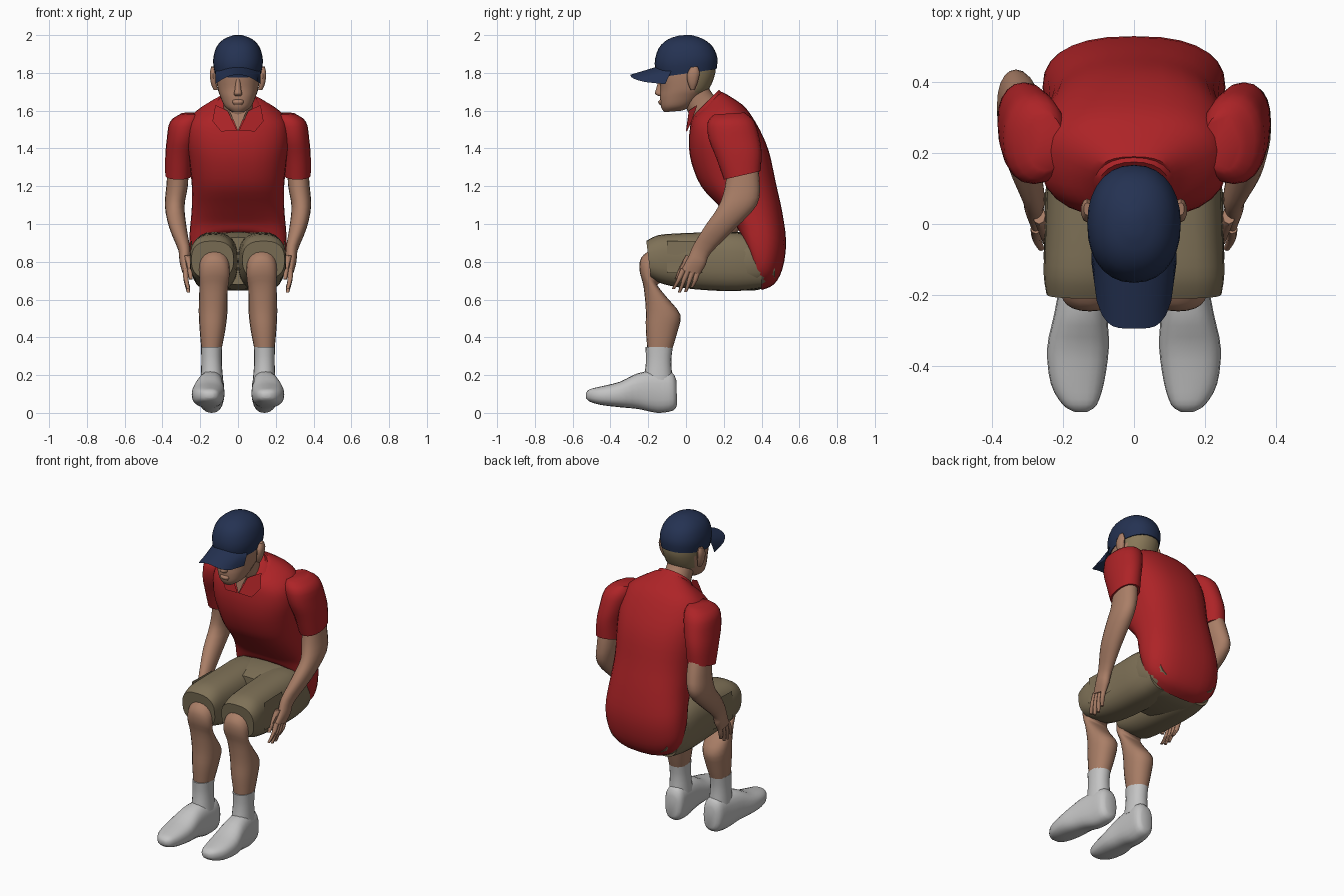
import bpy, bmesh, math
from mathutils import Vector


def material(name, r, g, b):
    m = bpy.data.materials.new(name)
    m.diffuse_color = (r, g, b, 1)
    return m


RED = material("shirt red", 0.42, 0.017, 0.02)
NAVY = material("cap navy", 0.018, 0.032, 0.085)
SKIN = material("skin", 0.40, 0.21, 0.135)
KHAKI = material("shorts khaki", 0.21, 0.165, 0.095)
WHITE = material("sock and shoe white", 0.55, 0.55, 0.55)
HAIR = material("hair", 0.25, 0.19, 0.10)


def finish(name, bm, mat, angle=50):
    bmesh.ops.recalc_face_normals(bm, faces=bm.faces)
    me = bpy.data.meshes.new(name)
    bm.to_mesh(me)
    bm.free()
    me.materials.append(mat)
    ob = bpy.data.objects.new(name, me)
    bpy.context.collection.objects.link(ob)
    bpy.context.view_layer.objects.active = ob
    bpy.ops.object.select_all(action='DESELECT')
    ob.select_set(True)
    bpy.ops.object.shade_smooth_by_angle(angle=math.radians(angle))
    return ob


def spline(rings, steps):
    """Catmull-Rom through the rings."""
    out = []
    for i in range(len(rings) - 1):
        p0, p1, p2 = rings[max(i - 1, 0)], rings[i], rings[i + 1]
        p3 = rings[min(i + 2, len(rings) - 1)]
        for k in range(steps):
            t = k / steps
            out.append([0.5 * (2 * b + (c - a) * t + (2 * a - 5 * b + 4 * c - d) * t * t
                               + (3 * b - a - 3 * c + d) * t ** 3)
                        for a, b, c, d in zip(p0, p1, p2, p3)])
    return out + [list(rings[-1])]


def loft(name, rings, mat, side=1, n=20, power=2.2, steps=3):
    """Each ring: centre x, front y z, back y z, half width."""
    bm = bmesh.new()
    loops = []
    for x, fy, fz, by, bz, w in spline(rings, steps):
        loop = []
        for k in range(n):
            a = 2 * math.pi * k / n
            c, s = (math.copysign(abs(f) ** (2 / power), f) for f in (math.cos(a), math.sin(a)))
            loop.append(bm.verts.new((side * (x + w * s),
                                      (fy + by) / 2 + (by - fy) / 2 * c,
                                      (fz + bz) / 2 + (bz - fz) / 2 * c)))
        loops.append(loop)
    for p, q in zip(loops, loops[1:]):
        for k in range(n):
            bm.faces.new((p[k], p[(k + 1) % n], q[(k + 1) % n], q[k]))
    bm.faces.new(loops[0])
    bm.faces.new(loops[-1])
    return finish(name, bm, mat)


def plate(name, pts, mat, side=1, thick=0.009):
    bm = bmesh.new()
    bm.faces.new([bm.verts.new((side * x, y, z)) for x, y, z in pts])
    bmesh.ops.solidify(bm, geom=bm.faces[:], thickness=thick)
    return finish(name, bm, mat, 30)


# Shirt body, from the hem round the seat up to the neck
loft("shirt_body", [
    (0, .31, .95, .40, .65, .235), (0, .28, .965, .465, .68, .25),
    (0, .26, 1.0, .51, .76, .258), (0, .235, 1.03, .53, .90, .255),
    (0, .17, 1.10, .51, 1.06, .245), (0, .08, 1.20, .475, 1.22, .245),
    (0, .03, 1.32, .44, 1.38, .26), (0, .015, 1.42, .39, 1.50, .27),
    (0, .02, 1.50, .32, 1.61, .25), (0, .03, 1.55, .25, 1.665, .18),
    (0, .05, 1.57, .19, 1.70, .11)], RED, n=28, power=2.5)

# Collar and open neck
loft("collar", [(0, .02, 1.52, .20, 1.685, .13), (0, .035, 1.57, .175, 1.71, .10)],
     RED, n=24, steps=1)
plate("neck_opening", [(-.05, .02, 1.61), (.05, .02, 1.61), (0, .004, 1.49)], SKIN)
for s, tag in ((1, "right"), (-1, "left")):
    plate("collar_flap_" + tag, [(.005, .0, 1.495), (.055, .015, 1.60), (.12, .06, 1.63),
                                 (.135, .03, 1.545), (.09, .005, 1.49)], RED, s)

# Neck and head, with hair on the back by position
loft("neck", [(0, .04, 1.51, .19, 1.64, .08), (0, .02, 1.57, .14, 1.69, .076),
              (0, -.01, 1.64, .11, 1.74, .076)], SKIN)
head = loft("head", [
    (0, -.115, 1.592, -.02, 1.60, .035), (0, -.132, 1.62, .03, 1.625, .07),
    (0, -.138, 1.67, .09, 1.68, .094), (0, -.136, 1.72, .125, 1.72, .108),
    (0, -.145, 1.80, .155, 1.80, .118), (0, -.13, 1.88, .15, 1.88, .115)],
    SKIN, n=28, steps=4)
head.data.materials.append(HAIR)
for f in head.data.polygons:
    if f.center.y > .055 and f.center.z > 1.69:
        f.material_index = 1
loft("nose", [(0, -.145, 1.765, -.11, 1.765, .012), (0, -.158, 1.715, -.11, 1.715, .017),
              (0, -.165, 1.69, -.11, 1.685, .023), (0, -.145, 1.677, -.11, 1.675, .015)],
     SKIN, n=10)
loft("lips", [(0, -.138, 1.658, -.11, 1.658, .03), (0, -.148, 1.645, -.11, 1.645, .03),
              (0, -.138, 1.63, -.11, 1.63, .024)], SKIN, n=12)

# Cap crown and curved visor
loft("cap_crown", [
    (0, -.15, 1.775, .162, 1.82, .122), (0, -.166, 1.85, .166, 1.88, .132),
    (0, -.145, 1.93, .14, 1.94, .115), (0, -.095, 1.978, .09, 1.98, .075),
    (0, -.03, 1.999, .03, 2.0, .022)], NAVY, n=28)
bm = bmesh.new()
rows = []
for j in range(6):
    row = []
    for i in range(17):
        u, v = -1 + i / 8, j / 5
        row.append(bm.verts.new((.12 * u, -.08 - .215 * v * math.sqrt(max(1 - u ** 4, .02)),
                                 1.855 - .065 * v - .05 * u * u)))
    rows.append(row)
for p, q in zip(rows, rows[1:]):
    for i in range(16):
        bm.faces.new((p[i], p[i + 1], q[i + 1], q[i]))
bmesh.ops.solidify(bm, geom=bm.faces[:], thickness=.012)
finish("cap_visor", bm, NAVY)

# Hips fill the space between the legs of the shorts
loft("shorts_hips", [(0, .47, .88, .47, .70, .20), (0, .36, .95, .38, .65, .24),
                     (0, .22, .955, .22, .655, .235), (0, .10, .93, .10, .68, .20)],
     KHAKI, n=24, power=2.8)

for s, tag in ((1, "right"), (-1, "left")):
    # Ear
    loft("ear_" + tag, [(.118, .025, 1.71, .045, 1.71, .012), (.128, .01, 1.745, .06, 1.745, .016),
                        (.132, .005, 1.79, .072, 1.80, .018), (.132, .025, 1.83, .06, 1.835, .01)],
         SKIN, s, n=10)

    # Sleeve and bare arm; the left elbow sits a little further back
    loft("sleeve_" + tag, [
        (.25, .15, 1.58, .31, 1.59, .05), (.275, .115, 1.54, .36, 1.545, .085),
        (.295, .12, 1.45, .39, 1.45, .082), (.31, .16, 1.35, .40, 1.37, .075),
        (.315, .20, 1.235, .395, 1.28, .07)], RED, s)
    arm = [(.315, .22, 1.32, .375, 1.35, .055), (.322, .205, 1.19, .39, 1.22, .057),
           (.335, .17, 1.09, .375, 1.10, .052), (.318, .105, .995, .25, .965, .046),
           (.285, .04, .89, .13, .845, .032), (.282, .01, .82, .105, .785, .028),
           (.277, -.025, .755, .075, .735, .018)]
    if s < 0:
        back = (0, .03, .05, .03, 0, 0, 0)
        arm = [(x, fy + d, fz, by + d, bz, w) for (x, fy, fz, by, bz, w), d in zip(arm, back)]
    loft("arm_" + tag, arm, SKIN, s)
    for i in range(4):
        y0, y1, z1 = -.013 + .026 * i, -.068 + .033 * i, (.655, .638, .64, .665)[i]
        loft(f"finger_{tag}_{i + 1}", [
            (.277, y0 - .014, .765, y0 + .014, .755, .015),
            (.275, (y0 + y1) / 2 - .012, .705, (y0 + y1) / 2 + .012, .70, .013),
            (.262, y1 - .008, z1, y1 + .008, z1, .009)], SKIN, s, n=8)
    loft("thumb_" + tag, [(.268, .0, .835, .05, .82, .018), (.255, -.035, .77, -.005, .76, .015),
                          (.25, -.058, .71, -.04, .705, .009)], SKIN, s, n=8)

    # Leg of the shorts with cargo pocket
    loft("shorts_leg_" + tag, [
        (.125, .40, .92, .40, .66, .10), (.125, .27, .955, .27, .645, .122),
        (.125, .10, .955, .10, .65, .124), (.13, -.05, .95, -.04, .665, .122),
        (.135, -.15, .94, -.13, .685, .12), (.135, -.21, .91, -.185, .71, .112)],
        KHAKI, s, n=24, power=2.6)
    plate("cargo_pocket_" + tag, [(.255, -.10, .74), (.252, .09, .74),
                                  (.243, .09, .91), (.25, -.10, .91)], KHAKI, s)

    # Knee, shin and calf
    loft("leg_" + tag, [
        (.12, -.08, .90, -.08, .70, .09), (.125, -.18, .865, -.13, .69, .085),
        (.125, -.238, .82, -.15, .68, .08), (.125, -.245, .75, -.145, .665, .078),
        (.13, -.225, .67, -.10, .61, .075), (.132, -.213, .55, -.03, .52, .076),
        (.135, -.213, .45, -.045, .43, .068), (.14, -.205, .34, -.072, .34, .054)], SKIN, s)

    # Sock and shoe
    loft("sock_" + tag, [(.14, -.215, .35, -.07, .35, .056), (.14, -.212, .27, -.078, .27, .054),
                         (.138, -.225, .17, -.07, .17, .06)], WHITE, s)
    loft("shoe_" + tag, [
        (.132, -.05, .17, -.048, .04, .035), (.134, -.075, .215, -.07, .012, .06),
        (.14, -.15, .225, -.15, .0, .066), (.15, -.255, .21, -.25, .02, .075),
        (.158, -.35, .165, -.35, .03, .087), (.16, -.45, .14, -.45, .042, .075),
        (.153, -.51, .125, -.51, .06, .048), (.15, -.53, .105, -.53, .08, .018)],
        WHITE, s, power=2.5)
